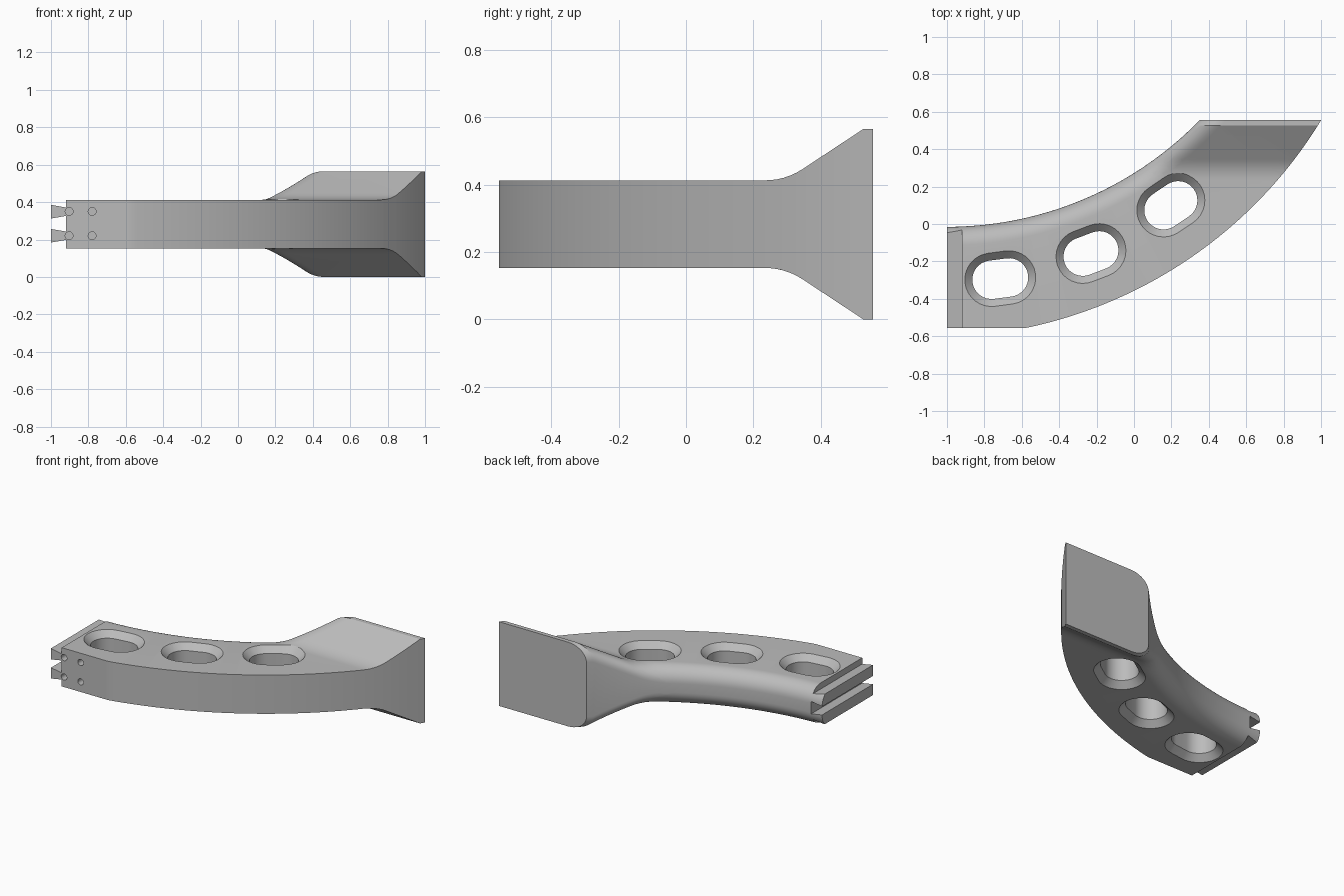
import bpy, bmesh
from math import sin, cos, radians, sqrt, pi, atan2
from mathutils import Vector

if "Cube" in bpy.data.objects:
    bpy.data.objects.remove(bpy.data.objects["Cube"], do_unlink=True)

grey = bpy.data.materials.new("plain grey")
grey.use_nodes = True
grey.diffuse_color = (0.5, 0.5, 0.5, 1)
grey.node_tree.nodes["Principled BSDF"].inputs["Base Color"].default_value = (0.5, 0.5, 0.5, 1)

MID = 0.2825                   # height of the symmetry plane
CENTRE = Vector((-1.0, 1.87))  # centre of the plan arcs
R_IN, FILLET = 1.885, 0.1
Y_END = 0.555
FLARE_Y, FLARE_R, FLARE_END = 0.235, 0.2, 0.345


def make_object(name, bm):
    bmesh.ops.recalc_face_normals(bm, faces=bm.faces[:])
    mesh = bpy.data.meshes.new(name)
    bm.to_mesh(mesh)
    bm.free()
    mesh.materials.append(grey)
    obj = bpy.data.objects.new(name, mesh)
    bpy.context.collection.objects.link(obj)
    return obj


def loft(bm, rings):
    """Closed solid through a list of equal rings of points."""
    loops = [[bm.verts.new(p) for p in ring] for ring in rings]
    n = len(loops[0])
    for a, b in zip(loops, loops[1:]):
        for i in range(n):
            j = (i + 1) % n
            bm.faces.new((a[i], a[j], b[j], b[i]))
    bm.faces.new(loops[0][::-1])
    bm.faces.new(loops[-1])


def half_height(y):
    """Half thickness of the arm, flaring towards the mounting end."""
    if y <= FLARE_Y:
        return 0.13
    d = min(y, FLARE_END) - FLARE_Y
    h = 0.13 + FLARE_R - sqrt(FLARE_R ** 2 - d * d)
    return min(h + max(0, y - FLARE_END) * 0.659, MID)


def rounding(x, y):
    """Drop of the surface over the rounded inner edge."""
    t = max((Vector((x, y)) - CENTRE).length - R_IN, 0)
    if t >= FILLET:
        return 0
    return FILLET - sqrt(max(FILLET ** 2 - (FILLET - t) ** 2, 0))


def outer_radius(deg):
    return 2.462 - 0.068 * max(0, deg - 10) / 46.7


# Arm: plan grid along the arc, trimmed and cut at the flare lines
bm = bmesh.new()
steps = [FILLET * (1 - cos(pi / 2 * i / 10)) for i in range(11)]
rows = []
for i in range(53):
    deg = 62 * i / 52
    a = radians(deg)
    radii = [R_IN + t for t in steps] + [outer_radius(deg)]
    rows.append([bm.verts.new((CENTRE.x + r * sin(a), CENTRE.y - r * cos(a), 0)) for r in radii])
for p, q in zip(rows, rows[1:]):
    for j in range(len(p) - 1):
        bm.faces.new((p[j], p[j + 1], q[j + 1], q[j]))


def cut(y, side=1, trim=False):
    geom = bm.verts[:] + bm.edges[:] + bm.faces[:]
    bmesh.ops.bisect_plane(bm, geom=geom, dist=1e-5, plane_co=(0, y, 0),
                           plane_no=(0, side, 0), clear_outer=trim)


cut(Y_END, 1, True)
cut(-Y_END, -1, True)
for i in range(7):
    cut(FLARE_Y + (FLARE_END - FLARE_Y) * i / 6)
cut(FLARE_END + (MID - half_height(FLARE_END)) / 0.659)

lower = bm.verts[:]
ret = bmesh.ops.extrude_face_region(bm, geom=bm.faces[:], use_keep_orig=True)
upper = [g for g in ret["geom"] if isinstance(g, bmesh.types.BMVert)]
for verts, sign in ((lower, -1), (upper, 1)):
    for v in verts:
        v.co.z = MID + sign * (half_height(v.co.y) - rounding(v.co.x, v.co.y))
arm = make_object("curved_arm", bm)

# Slot cutters: rounded slots with chamfered rims, turned along the arc
bm = bmesh.new()
for x, y in ((-0.715, -0.292), (-0.23, -0.158), (0.197, 0.1)):
    turn = atan2(x - CENTRE.x, CENTRE.y - y)
    rings = []
    for z, r in ((-0.16, 0.173), (-0.09, 0.103), (0.09, 0.103), (0.16, 0.173)):
        ring = []
        for side in (0, 1):
            for k in range(17):
                a = -pi / 2 + pi * k / 16 + pi * side
                px = r * cos(a) + (0.047 if side == 0 else -0.047)
                py = r * sin(a)
                ring.append((x + px * cos(turn) - py * sin(turn),
                             y + px * sin(turn) + py * cos(turn), MID + z))
        rings.append(ring)
    loft(bm, rings)
slots = make_object("slot_cutter", bm)

# Groove cutters: leave two dovetail tongues at the left-hand end
bm = bmesh.new()
x0, x1 = -1.05, -0.92
for low0, low1, high0, high1 in ((0.395, 0.371, 0.7, 0.7),
                                 (0.265, 0.243, 0.304, 0.326),
                                 (-0.2, -0.2, 0.175, 0.198)):
    loft(bm, [[(x0, y, low0), (x1, y, low1), (x1, y, high1), (x0, y, high0)]
              for y in (-0.8, 0.3)])
grooves = make_object("groove_cutter", bm)

# Pin hole cutters in the front face
bm = bmesh.new()
for x in (-0.903, -0.78):
    for z in (0.35, 0.22):
        loft(bm, [[(x + 0.021 * cos(2 * pi * k / 24), y, z + 0.021 * sin(2 * pi * k / 24))
                   for k in range(24)] for y in (-0.7, -0.49)])
holes = make_object("pin_hole_cutter", bm)

# Cut the arm and shade it
bpy.ops.object.select_all(action="DESELECT")
bpy.context.view_layer.objects.active = arm
arm.select_set(True)
for cutter in (slots, grooves, holes):
    cutter.hide_render = True
    mod = arm.modifiers.new(cutter.name, "BOOLEAN")
    mod.operation = "DIFFERENCE"
    mod.solver = "EXACT"
    mod.object = cutter
    bpy.ops.object.modifier_apply(modifier=mod.name)
    bpy.data.objects.remove(cutter, do_unlink=True)
bpy.ops.object.shade_smooth_by_angle(angle=radians(25))
